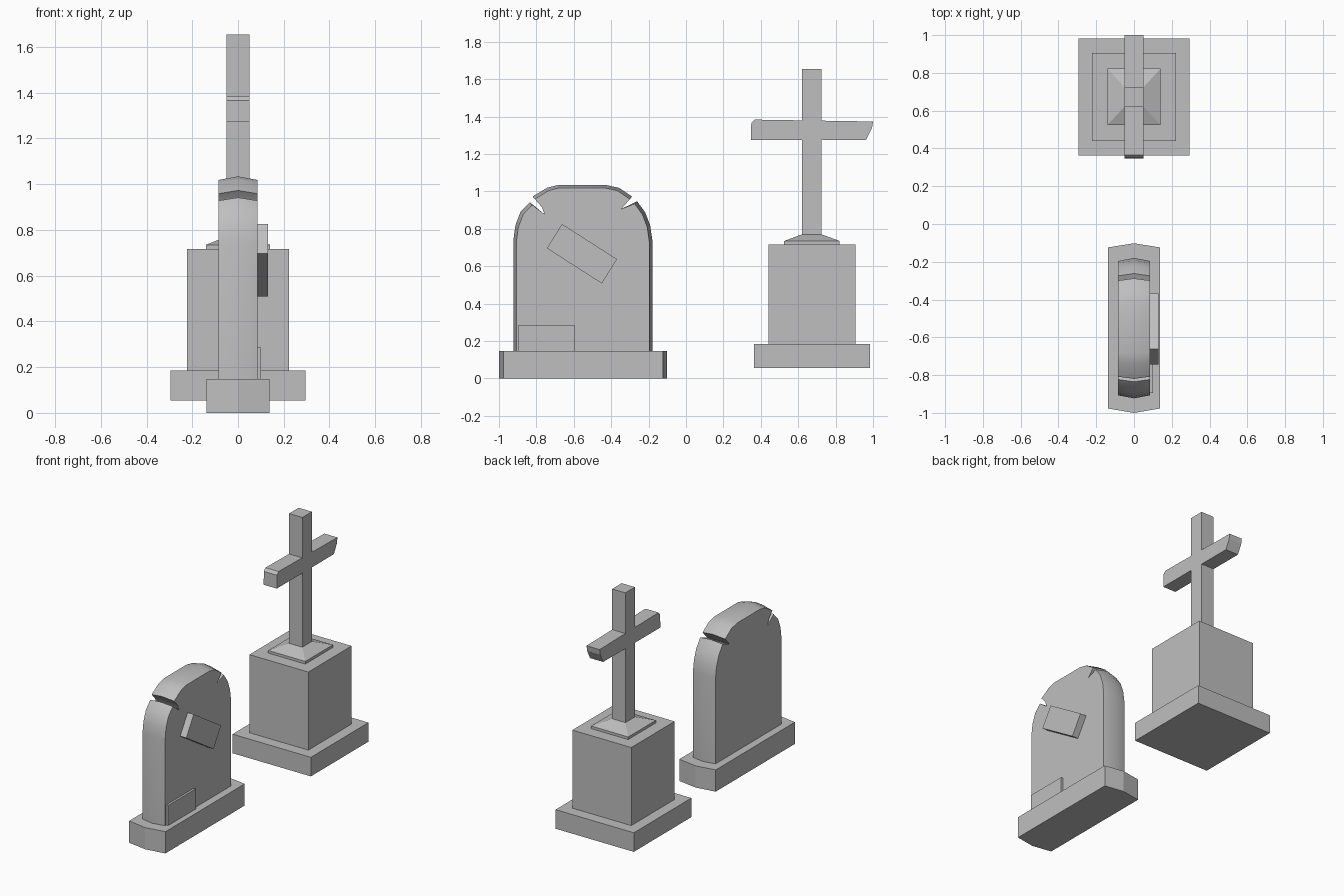
import bpy, bmesh

if "Cube" in bpy.data.objects:
    bpy.data.objects.remove(bpy.data.objects["Cube"])

stone = bpy.data.materials.new("grey stone")
stone.diffuse_color = (0.52, 0.52, 0.52, 1)
stone.use_nodes = True
stone.node_tree.nodes["Principled BSDF"].inputs["Base Color"].default_value = stone.diffuse_color


def loft(name, rings, smooth=None):
    """Join equal-length rings of points into a closed solid."""
    bm = bmesh.new()
    loops = [[bm.verts.new(p) for p in r] for r in rings]
    n = len(loops[0])
    for a, b in zip(loops, loops[1:]):
        for i in range(n):
            j = (i + 1) % n
            bm.faces.new((a[i], a[j], b[j], b[i]))
    bm.faces.new(loops[0])
    bm.faces.new(loops[-1])
    bmesh.ops.recalc_face_normals(bm, faces=bm.faces)
    me = bpy.data.meshes.new(name)
    bm.to_mesh(me)
    bm.free()
    me.materials.append(stone)
    ob = bpy.data.objects.new(name, me)
    bpy.context.collection.objects.link(ob)
    if smooth:
        me.shade_smooth()
        me.set_sharp_from_angle(angle=smooth)
    return ob


def rect(hx, y0, y1, z):
    return [(-hx, y0, z), (hx, y0, z), (hx, y1, z), (-hx, y1, z)]


def box(name, hx, y0, y1, z0, z1):
    return loft(name, [rect(hx, y0, y1, z0), rect(hx, y0, y1, z1)])


def prism_x(name, pts, x0, x1):
    return loft(name, [[(x, y, z) for y, z in pts] for x in (x0, x1)])


# Headstone foot with pointed ends
plan = [(-.137, -.977), (0, -1), (.137, -.977), (.137, -.124), (0, -.102), (-.137, -.124)]
loft("headstone_foot", [[(x, y, z) for x, y in plan] for z in (0, .148)])

# Headstone slab: arched outline with two cracks, ridged around its rim
ridge = [(-.923, .14), (-.923, .74), (-.912, .82), (-.885, .89), (-.835, .942),
         (-.756, .878), (-.772, .918), (-.82, .973), (-.742, 1.02), (-.685, 1.034),
         (-.427, 1.034), (-.36, 1.02), (-.288, .973), (-.347, .906), (-.262, .948),
         (-.218, .888), (-.192, .82), (-.18, .74), (-.18, .14)]
tips = {5, 6, 13}
rim = [p if i in tips else (-.552 + (p[0] + .552) * .957, .14 + (p[1] - .14) * .983)
       for i, p in enumerate(ridge)]
loft("headstone_slab", [[(x, y, z) for y, z in pts]
                        for x, pts in ((-.085, rim), (0, ridge), (.085, rim))], smooth=.55)

# Plaques on the slab
prism_x("tilted_plaque", [(-.663, .826), (-.369, .638), (-.45, .508), (-.744, .696)], .08, .131)
prism_x("lower_plaque", [(-.895, .145), (-.597, .145), (-.597, .285), (-.895, .285)], .08, .1)

# Cross monument: plinth and block
box("monument_plinth", .295, .363, .983, .055, .185)
box("monument_block", .222, .44, .906, .18, .717)

# Cross post with flared foot
loft("cross_post", [rect(.14, .525, .822, .712), rect(.14, .525, .822, .735),
                    rect(.05, .621, .724, .771), rect(.05, .621, .724, 1.655)])

# Cross arms with broken ends
prism_x("cross_arms", [(.347, 1.275), (.349, 1.365), (.366, 1.384), (1.0, 1.374),
                       (.994, 1.337), (.962, 1.275)], -.0495, .0495)
